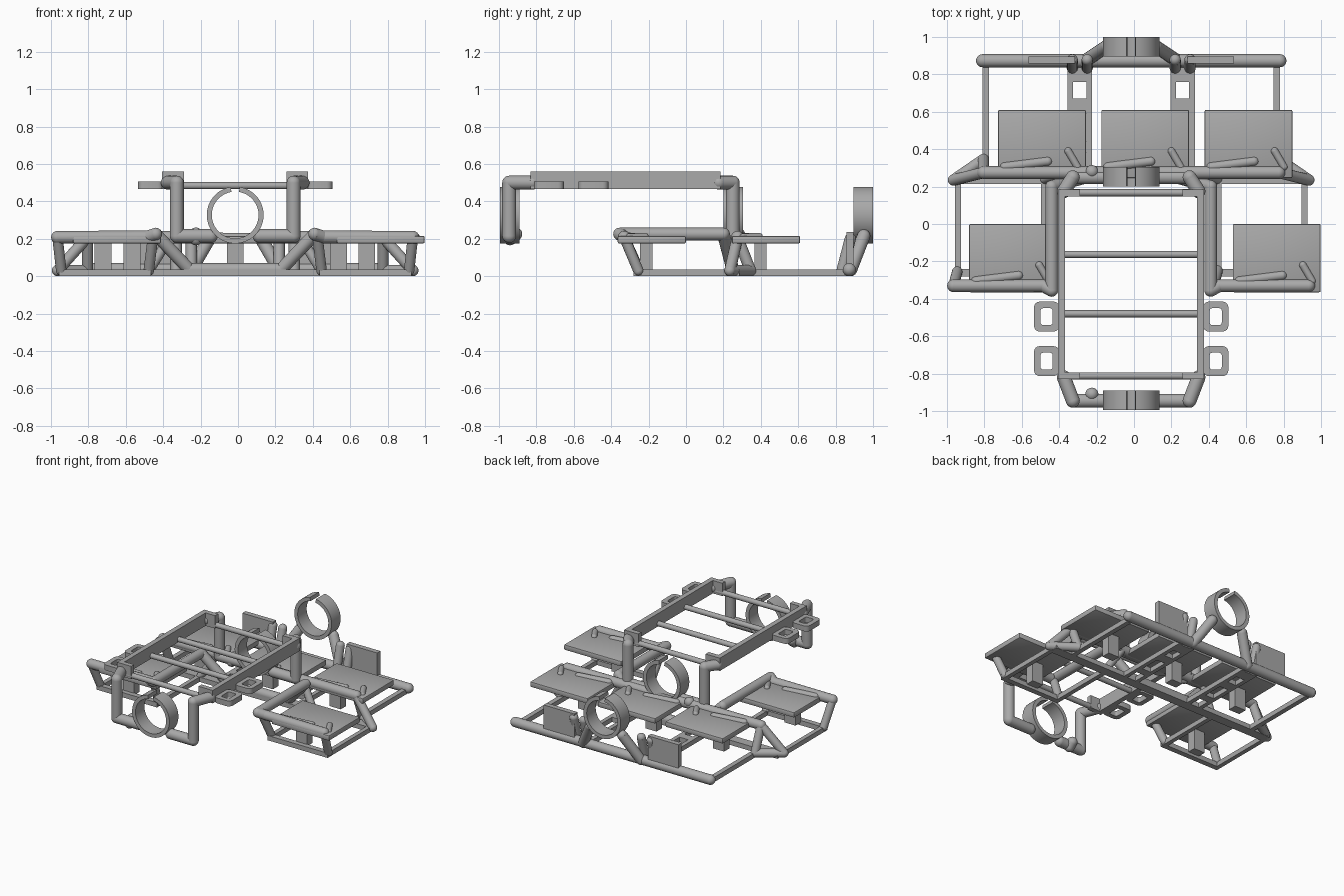
import bpy, bmesh, math
from mathutils import Vector, Matrix

if "Cube" in bpy.data.objects:
    bpy.data.objects.remove(bpy.data.objects["Cube"])

CX = -0.015  # symmetry plane of the tube chassis
grey = bpy.data.materials.new("chassis grey")
grey.diffuse_color = (0.4, 0.4, 0.4, 1)
grey.use_nodes = True
grey.node_tree.nodes["Principled BSDF"].inputs["Base Color"].default_value = grey.diffuse_color


def finish(name, bm, smooth=True):
    me = bpy.data.meshes.new(name)
    bm.to_mesh(me)
    bm.free()
    ob = bpy.data.objects.new(name, me)
    bpy.context.collection.objects.link(ob)
    me.materials.append(grey)
    if smooth:
        bpy.context.view_layer.objects.active = ob
        ob.select_set(True)
        bpy.ops.object.shade_smooth_by_angle(angle=math.radians(35))
        ob.select_set(False)
    return ob


def tube(name, pts, r=0.035):
    """Round tube with ball joints."""
    bm = bmesh.new()
    pts = [Vector(p) for p in pts]
    for p in pts:
        bmesh.ops.create_uvsphere(bm, u_segments=20, v_segments=12, radius=r,
                                  matrix=Matrix.Translation(p))
    for a, b in zip(pts, pts[1:]):
        d = b - a
        m = Matrix.Translation((a + b) / 2) @ d.to_track_quat('Z', 'Y').to_matrix().to_4x4()
        bmesh.ops.create_cone(bm, cap_ends=True, segments=20, radius1=r, radius2=r,
                              depth=d.length, matrix=m)
    return finish(name, bm)


def box(name, x, y, z, bevel=0.0):
    bm = bmesh.new()
    lo, hi = Vector((x[0], y[0], z[0])), Vector((x[1], y[1], z[1]))
    bmesh.ops.create_cube(bm, size=1, matrix=Matrix.Translation((lo + hi) / 2)
                          @ Matrix.Diagonal((hi - lo).to_4d()))
    if bevel:
        bmesh.ops.bevel(bm, geom=[e for e in bm.edges], offset=bevel, segments=2,
                        profile=0.5, affect='EDGES')
    return finish(name, bm, bool(bevel))


def pair_tube(name, pts, r=0.035):
    for s, side in ((-1, "left"), (1, "right")):
        tube(f"{name}_{side}", [(CX + s * x, y, z) for x, y, z in pts], r)


def pair_box(name, x, y, z):
    for s, side in ((-1, "left"), (1, "right")):
        box(f"{name}_{side}", sorted((CX + s * x[0], CX + s * x[1])), y, z)


def ring(name, y0, y1, zc=0.327, ro=0.152, ri=0.125, gap=0.16):
    """Open clamp ring with a slot at the top."""
    bm = bmesh.new()
    n = 48
    rows = []
    for i in range(n + 1):
        a = math.pi / 2 + gap + (2 * math.pi - 2 * gap) * i / n
        c, s = math.cos(a), math.sin(a)
        rows.append([bm.verts.new((CX + r * c, y, zc + r * s))
                     for r, y in ((ro, y0), (ro, y1), (ri, y1), (ri, y0))])
    for a, b in zip(rows, rows[1:]):
        for k in range(4):
            bm.faces.new((a[k], a[(k + 1) % 4], b[(k + 1) % 4], b[k]))
    bm.faces.new(rows[0])
    bm.faces.new(rows[-1])
    bmesh.ops.recalc_face_normals(bm, faces=bm.faces)
    finish(name, bm)


def loop_tab(name, cx, cy, w, d, z0, z1, t=0.035):
    """Rounded rectangular loop."""
    bm = bmesh.new()

    def outline(hx, hy, r, z):
        out = []
        for q, (sx, sy) in enumerate(((1, 1), (-1, 1), (-1, -1), (1, -1))):
            for k in range(5):
                a = (q + k / 4) * math.pi / 2
                out.append(bm.verts.new((cx + sx * (hx - r) + r * math.cos(a),
                                         cy + sy * (hy - r) + r * math.sin(a), z)))
        return out
    loops = [outline(w / 2, d / 2, 0.03, z0), outline(w / 2, d / 2, 0.03, z1),
             outline(w / 2 - t, d / 2 - t, 0.014, z1), outline(w / 2 - t, d / 2 - t, 0.014, z0)]
    n = len(loops[0])
    for j in range(4):
        a, b = loops[j], loops[(j + 1) % 4]
        for i in range(n):
            bm.faces.new((a[i], a[(i + 1) % n], b[(i + 1) % n], b[i]))
    bmesh.ops.recalc_face_normals(bm, faces=bm.faces)
    finish(name, bm)


# Upper rectangular frame: tall side rails, corner plates, cross tubes
pair_box("upper_side_rail", (0.353, 0.39), (-0.83, 0.185), (0.465, 0.56))
for end, y in (("front", (-0.83, -0.795)), ("rear", (0.148, 0.185))):
    pair_box(f"upper_corner_{end}", (0.275, 0.385), y, (0.465, 0.56))
for i, y in enumerate((-0.812, -0.48, -0.163, 0.167)):
    tube(f"upper_cross_tube_{i}", [(CX - 0.36, y, 0.484), (CX + 0.36, y, 0.484)], 0.019)
for s in (-1, 1):
    for y in (-0.495, -0.733):
        loop_tab("side_loop", CX + s * 0.452, y, 0.135, 0.16, 0.465, 0.505)

# Hanging tubes at the front and middle that carry the rings
pair_tube("front_hanger", [(0.36, -0.82, 0.5), (0.312, -0.945, 0.5),
                           (0.312, -0.945, 0.215), (0.13, -0.945, 0.215)], 0.037)
pair_tube("middle_hanger", [(0.36, 0.175, 0.5), (0.312, 0.25, 0.5),
                            (0.312, 0.25, 0.215), (0.13, 0.25, 0.215)], 0.037)
ring("front_ring", -0.995, -0.89)
ring("middle_ring", 0.2, 0.305)
ring("rear_ring", 0.895, 1.0)

# Rear base tube, slanted ring legs, upright panels and pegs
tube("rear_base_tube", [(CX - 0.795, 0.873, 0.035), (CX + 0.795, 0.873, 0.035)])
pair_tube("rear_ring_leg", [(0.235, 0.88, 0.035), (0.13, 0.95, 0.215)], 0.035)
pair_box("rear_panel", (0.3, 0.55), (0.857, 0.895), (0.03, 0.235))
for x in (0.235, 0.315):
    pair_tube("rear_peg", [(x, 0.835, 0.035), (x, 0.878, 0.2)], 0.03)

# Flat floor bars
pair_box("outer_floor_bar", (0.76, 0.795), (0.25, 0.86), (0, 0.035))
for x in ((0.21, 0.24), (0.31, 0.34)):
    pair_box("ladder_rail", x, (0.22, 0.86), (0, 0.035))
for y in ((0.76, 0.85), (0.59, 0.67), (0.38, 0.44)):
    pair_box("ladder_rung", (0.21, 0.34), y, (0, 0.035))
box("middle_floor_bar", (CX - 0.93, CX + 0.93), (0.215, 0.285), (0, 0.035))
pair_box("side_floor_bar_outer", (0.91, 0.942), (-0.26, 0.24), (0, 0.035))
pair_box("side_floor_bar_inner", (0.45, 0.482), (-0.26, 0.24), (0, 0.035))
pair_box("side_floor_cross", (0.45, 0.942), (-0.28, -0.24), (0, 0.035))
tube("middle_floor_tube", [(CX - 0.245, 0.25, 0.035), (CX + 0.245, 0.25, 0.035)])

# Arms rising from the floor and running forward beside the upper frame
pair_tube("side_arm", [(0.245, 0.25, 0.035), (0.425, 0.2, 0.225), (0.425, -0.355, 0.225),
                       (0.47, -0.33, 0.21), (0.95, -0.33, 0.208)], 0.034)
pair_tube("side_leg_outer", [(0.95, -0.33, 0.208), (0.93, -0.255, 0.03)], 0.028)
pair_tube("side_leg_inner", [(0.44, -0.33, 0.208), (0.462, -0.25, 0.03)], 0.028)

# Middle tube along the seats with triangulated legs
pair_tube("middle_seat_tube", [(0.12, 0.275, 0.208), (0.79, 0.275, 0.208)], 0.034)
pair_tube("middle_leg", [(0.79, 0.275, 0.208), (0.95, 0.235, 0.03),
                         (0.79, 0.345, 0.03), (0.79, 0.275, 0.208)], 0.03)
pair_tube("middle_brace", [(0.36, 0.275, 0.19), (0.46, 0.24, 0.03)], 0.026)

# Platforms with a post below and two pegs at the front edge
platforms = ((-0.492, 0.245), (0.06, 0.245), (0.612, 0.245), (-0.647, -0.365), (0.763, -0.365))
for i, (x, y) in enumerate(platforms):
    box(f"platform_{i}", (x - 0.235, x + 0.235), (y, y + 0.365), (0.175, 0.215), 0.008)
    box(f"platform_post_{i}", (x - 0.12, x - 0.03), (y + 0.12, y + 0.185), (0.02, 0.18))
    tube(f"platform_peg_left_{i}", [(x - 0.2, y + 0.06, 0.208), (x + 0.03, y + 0.09, 0.205)], 0.025)
    tube(f"platform_peg_right_{i}", [(x + 0.19, y + 0.06, 0.208), (x + 0.14, y + 0.145, 0.212)], 0.02)

# Small stubs on the hangers
for y in (-0.94, 0.25):
    tube("hanger_stub", [(-0.225, y, 0.2), (-0.225, y + 0.03, 0.225)], 0.035)
